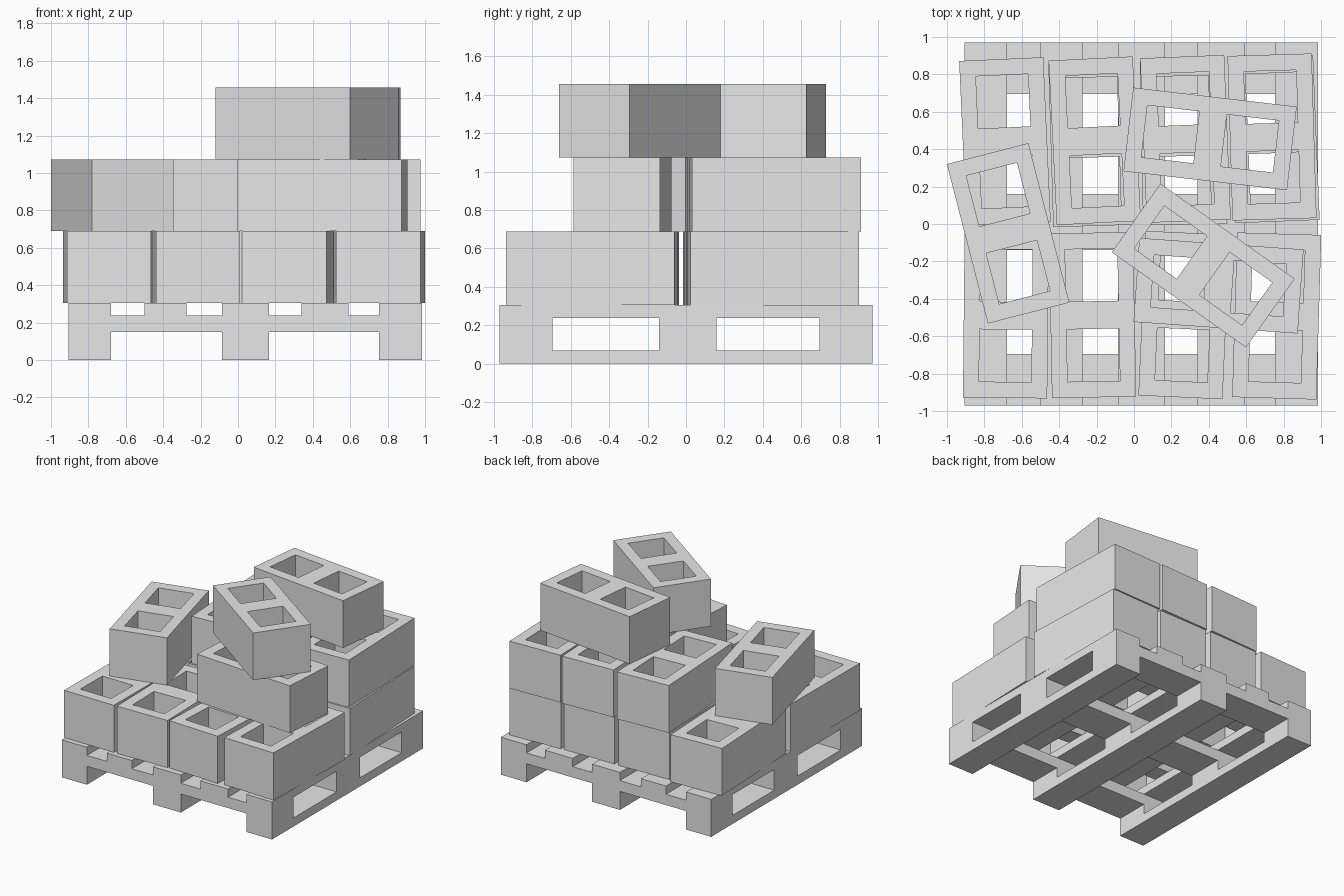
import bpy
import bmesh
from math import pi

cube = bpy.data.objects.get("Cube")
if cube:
    bpy.data.objects.remove(cube, do_unlink=True)

# One plain grey for everything
grey = bpy.data.materials.new("light_grey")
grey.use_nodes = True
colour = (0.8, 0.8, 0.8, 1)
grey.diffuse_color = colour
grey.node_tree.nodes["Principled BSDF"].inputs["Base Color"].default_value = colour


def add_object(name, mesh, location=(0, 0, 0), turn=0):
    obj = bpy.data.objects.new(name, mesh)
    obj.location = location
    obj.rotation_euler.z = turn
    bpy.context.collection.objects.link(obj)
    return obj


def box(name, xs, ys, zs):
    bm = bmesh.new()
    bmesh.ops.create_cube(bm, size=1)
    for v in bm.verts:
        v.co = [r[0] if c < 0 else r[1] for c, r in zip(v.co, (xs, ys, zs))]
    mesh = bpy.data.meshes.new(name)
    bm.to_mesh(mesh)
    bm.free()
    mesh.materials.append(grey)
    return add_object(name, mesh)


def hollow_block_mesh(height):
    """Flat plan of cells with two left open, extruded upward."""
    xs = (-0.225, -0.14, 0.14, 0.225)
    ys = (-0.44, -0.354, -0.074, 0.074, 0.354, 0.44)
    bm = bmesh.new()
    grid = [[bm.verts.new((x, y, 0)) for y in ys] for x in xs]
    for i in range(len(xs) - 1):
        for j in range(len(ys) - 1):
            if i == 1 and j in (1, 3):
                continue
            bm.faces.new((grid[i][j], grid[i + 1][j],
                          grid[i + 1][j + 1], grid[i][j + 1]))
    plan = bmesh.ops.extrude_face_region(bm, geom=bm.faces[:], use_keep_orig=True)
    for item in plan["geom"]:
        if isinstance(item, bmesh.types.BMVert):
            item.co.z += height
    bmesh.ops.recalc_face_normals(bm, faces=bm.faces[:])
    mesh = bpy.data.meshes.new("hollow_block")
    bm.to_mesh(mesh)
    bm.free()
    mesh.materials.append(grey)
    return mesh


# Pallet: runners, spacer posts, cross boards, deck slats
runners = ((-0.905, -0.68), (-0.085, 0.165), (0.755, 0.985))
boards = ((-0.97, -0.695), (-0.14, 0.16), (0.695, 0.97))
slats = (runners[0], (-0.5, -0.275), runners[1], (0.34, 0.59), runners[2])
full_y = (-0.97, 0.97)
for xs in runners:
    box("pallet_runner", xs, full_y, (0, 0.07))
    for ys in boards:
        box("pallet_post", xs, ys, (0.07, 0.15))
for ys in boards:
    box("pallet_cross_board", (-0.905, 0.985), ys, (0.15, 0.238))
for xs in slats:
    box("pallet_deck_slat", xs, full_y, (0.238, 0.305))

# Blocks in three layers: x, y, turn
layers = {
    "bottom_block": (
        (-0.685, -0.49, -0.01), (-0.222, -0.487, 0.02),
        (0.268, -0.487, -0.045), (0.763, -0.492, -0.03),
        (-0.69, 0.442, 0.045), (-0.22, 0.43, 0.03),
        (0.265, 0.437, 0.02), (0.75, 0.453, 0.04)),
    "middle_block": (
        (-0.21, 0.445, 0.05), (0.275, 0.455, 0.04), (0.738, 0.465, 0.03),
        (-0.673, -0.05, 0.252), (0.452, -0.33, pi / 2 - 0.07)),
    "top_block": (
        (0.407, 0.455, pi / 2 - 0.116), (0.37, -0.222, pi / 2 - 0.617)),
}
height = 0.384
block = hollow_block_mesh(height)
for level, (name, places) in enumerate(layers.items()):
    for x, y, turn in places:
        add_object(name, block, (x, y, 0.305 + level * height), turn)
